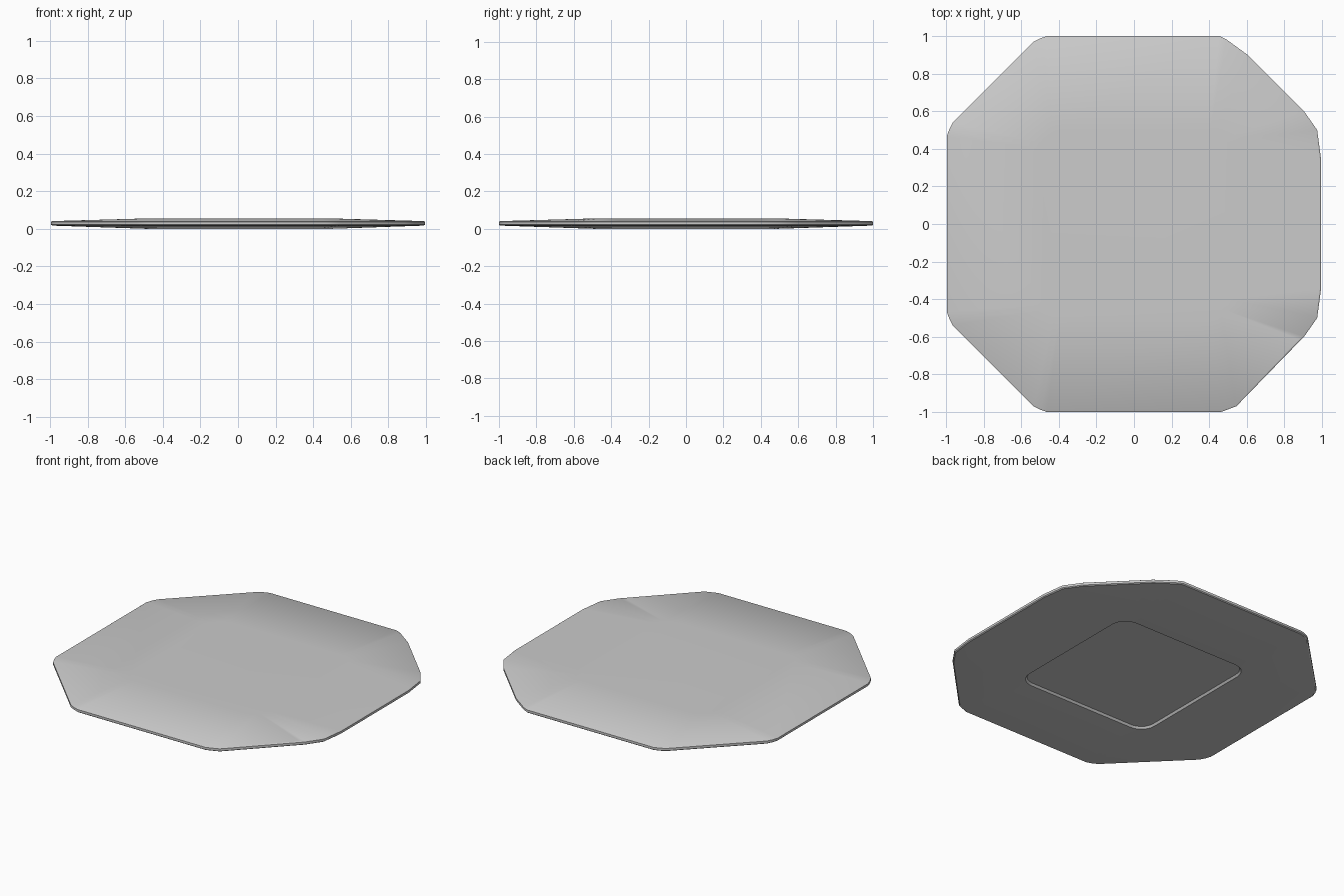
import bpy, bmesh, math

if "Cube" in bpy.data.objects:
    bpy.data.objects.remove(bpy.data.objects["Cube"])


def rounded_square(half, r):
    """Rounded square ring, six points per corner, counter-clockwise."""
    pts = []
    for k in range(4):
        cx = (half - r) * (1, -1, -1, 1)[k]
        cy = (half - r) * (1, 1, -1, -1)[k]
        for i in range(6):
            a = math.radians(90 * k + 18 * i)
            pts.append((cx + r * math.cos(a), cy + r * math.sin(a)))
    return pts


# Octagonal outline: the +x corners are softer than the -x corners
left = [(-.47, 1), (-.505, .988), (-.54, .97), (-.97, .54), (-.988, .505), (-1, .47)]
outline = [(.99, .35), (.97, .50), (.90, .60), (.60, .90), (.49, .98), (.45, 1)]
outline += left + [(x, -y) for x, y in reversed(left)]
outline += [(.46, -1), (.54, -.97), (.88, -.62), (.90, -.60), (.97, -.50), (.99, -.35)]
inner = [(x * .994, y * .994) for x, y in outline]

# Rings from the recessed underside, out around the rim, to the flat top
rings = [
    (rounded_square(.475, .09), .014),
    (rounded_square(.485, .10), .001),
    (rounded_square(.495, .10), 0),
    (inner, .017),
    (outline, .022),
    (outline, .037),
    (inner, .041),
    (rounded_square(.50, .10), .055),
]

bm = bmesh.new()
loops = [[bm.verts.new((x + .005, y, z)) for x, y in pts] for pts, z in rings]
for a, b in zip(loops, loops[1:]):
    for i in range(len(a)):
        j = (i + 1) % len(a)
        bm.faces.new((a[i], a[j], b[j], b[i]))
bm.faces.new(list(reversed(loops[0])))
bm.faces.new(loops[-1])
bmesh.ops.recalc_face_normals(bm, faces=bm.faces)

mesh = bpy.data.meshes.new("plate")
bm.to_mesh(mesh)
bm.free()
plate = bpy.data.objects.new("plate", mesh)
bpy.context.collection.objects.link(plate)

# Smooth slopes, crisp rim and recess
bpy.context.view_layer.objects.active = plate
plate.select_set(True)
bpy.ops.object.shade_smooth_by_angle(angle=math.radians(30))
